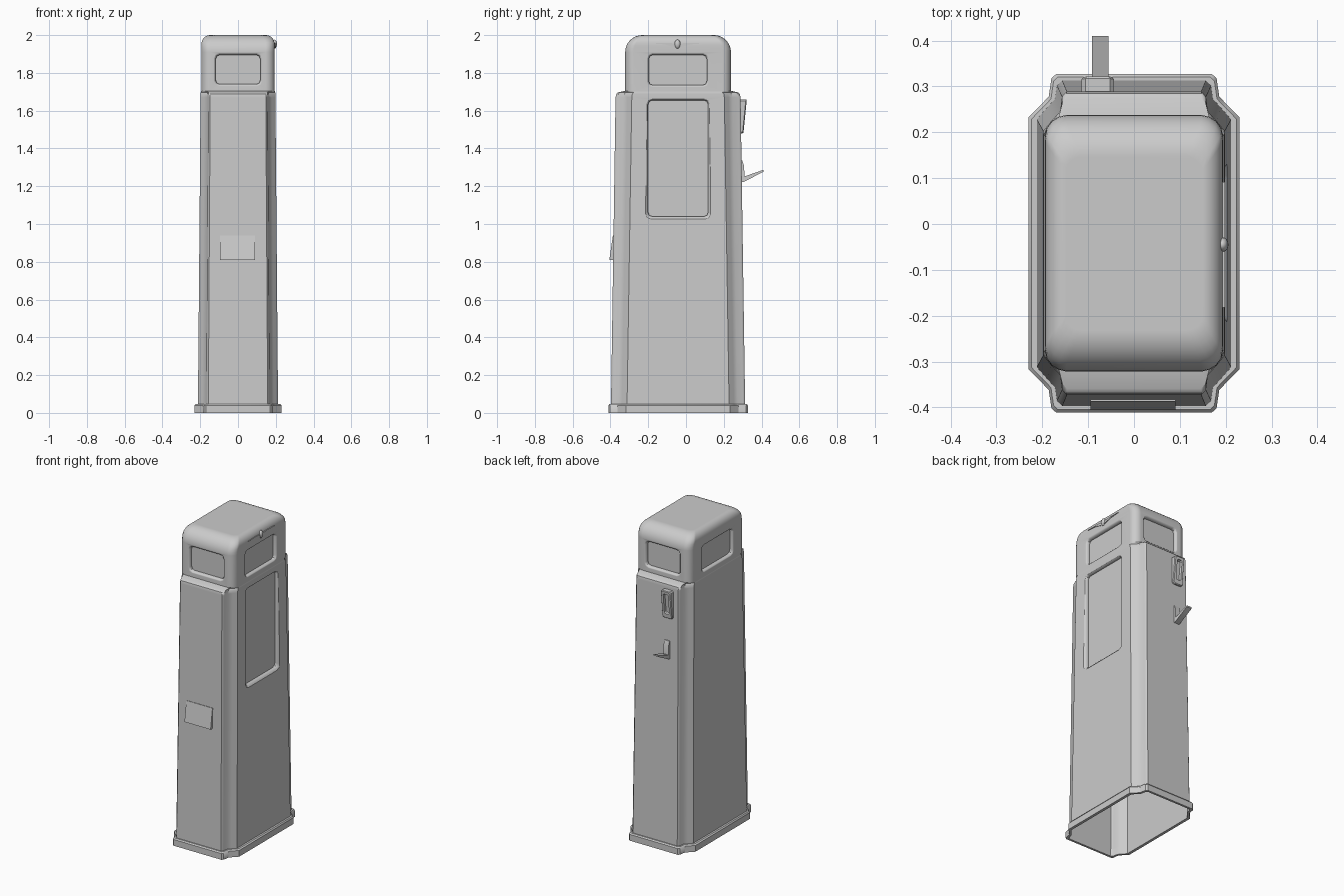
import bpy, bmesh
from math import sin, cos, pi, sqrt

if "Cube" in bpy.data.objects:
    bpy.data.objects.remove(bpy.data.objects["Cube"])

CY = -0.042  # y centre of the cabinet


def make(name, bm, angle=35):
    bmesh.ops.recalc_face_normals(bm, faces=bm.faces)
    me = bpy.data.meshes.new(name)
    bm.to_mesh(me)
    bm.free()
    ob = bpy.data.objects.new(name, me)
    bpy.context.collection.objects.link(ob)
    bpy.ops.object.select_all(action='DESELECT')
    ob.select_set(True)
    bpy.context.view_layer.objects.active = ob
    if angle:
        bpy.ops.object.shade_smooth_by_angle(angle=angle * pi / 180)
    return ob


def loft(bm, rings, cap=True, closed=False):
    vs = [[bm.verts.new(p) for p in r] for r in rings]
    n = len(vs[0])
    pairs = list(zip(vs, vs[1:])) + ([(vs[-1], vs[0])] if closed else [])
    for a, b in pairs:
        for i in range(n):
            j = (i + 1) % n
            bm.faces.new((a[i], a[j], b[j], b[i]))
    if cap:
        bm.faces.new(vs[0][::-1])
        bm.faces.new(vs[-1])


def ring(quad, z, dx=0, dy=0):
    """Mirror a quarter plan into a full outline; dx, dy shrink it."""
    hx, hy = quad[-1][0], quad[0][1]
    q = [(x * (hx - dx) / hx, y * (hy - dy) / hy) for x, y in quad]
    pts = q + [(x, -y) for x, y in q[::-1]]
    pts += [(-x, -y) for x, y in q] + [(-x, y) for x, y in q[::-1]]
    return [(x, y + CY, z) for x, y in pts]


# Quarter plans: end panel corner, step, chamfer, side
BASE = [(.17, .369), (.18, .36), (.186, .32), (.205, .3), (.23, .275)]
FOOT = [(.157, .355), (.168, .343), (.172, .315), (.19, .295), (.212, .27)]
SHOULDER = [(.147, .331), (.157, .32), (.161, .288), (.18, .267), (.198, .245)]
HEAD = [(.147, .28), (.164, .276), (.179, .267), (.19, .252), (.194, .235)]

# Cabinet: tapering body with end panels, then narrower head with domed top
rings = [ring(FOOT, .045), ring(SHOULDER, 1.67), ring(SHOULDER, 1.688, 0, .004),
         ring(SHOULDER, 1.697, .001, .014), ring(HEAD, 1.705)]
for i in range(9):
    t = i / 8 * pi / 2
    z = 1.91 + .09 * sin(t)
    k = max(0, (z - 1.95) / .05)
    rings.append(ring(HEAD, z, .045 * (1 - sqrt(max(0, 1 - k * k))), .09 * (1 - cos(t))))
bm = bmesh.new()
loft(bm, rings)
cabinet = make("cabinet", bm, 0)


# Window recesses
def window(bm, axis, s, u0, u1, v0, v1, surf, c=.022):
    def outline(o, d):
        a, b, e, f = u0 - o, u1 + o, v0 - o, v1 + o
        r = c + o * .6
        h = r * .29
        pts = []
        for x, y, sx, sy, flip in ((b, f, -1, -1, 0), (a, f, 1, -1, 1),
                                   (a, e, 1, 1, 0), (b, e, -1, 1, 1)):
            cor = [(x, y + sy * r), (x + sx * h, y + sy * h), (x + sx * r, y)]
            pts += cor[::-1] if flip else cor
        if axis == 'x':
            return [(s * (surf + d), u, v) for u, v in pts]
        return [(u, CY + s * (surf + d), v) for u, v in pts]
    loft(bm, [outline(o, d) for o, d in
              ((.024, .012), (.012, .001), (.005, -.004), (0, -.012), (0, -.022))])


bm = bmesh.new()
for s in (-1, 1):
    window(bm, 'y', s, -.118, .118, 1.74, 1.895, .28)
    window(bm, 'x', s, -.197, .11, 1.735, 1.895, .194)
window(bm, 'x', 1, -.2, .117, 1.04, 1.655, .2005)
cutter = make("window_cutter", bm, 0)
cutter.hide_render = True

bpy.context.view_layer.objects.active = cabinet
mod = cabinet.modifiers.new("windows", 'BOOLEAN')
mod.object = cutter
mod.solver = 'EXACT'
bpy.ops.object.modifier_apply(modifier=mod.name)
bpy.data.objects.remove(cutter)

# Open the underside
bm = bmesh.new()
bm.from_mesh(cabinet.data)
low = [f for f in bm.faces if all(v.co.z < .05 for v in f.verts)]
bmesh.ops.delete(bm, geom=low, context='FACES')
bm.to_mesh(cabinet.data)
bm.free()
bpy.ops.object.select_all(action='DESELECT')
cabinet.select_set(True)
bpy.context.view_layer.objects.active = cabinet
bpy.ops.object.shade_smooth_by_angle(angle=35 * pi / 180)
cabinet.modifiers.new("even_shading", 'WEIGHTED_NORMAL').keep_sharp = True

# Plinth ring
bm = bmesh.new()
loft(bm, [ring(FOOT, .048), ring(FOOT, 0), ring(BASE, 0), ring(BASE, .04),
          ring(BASE, .048, .006, .006)], cap=False, closed=True)
make("plinth", bm)


def extrude_x(name, profile, x0, x1):
    bm = bmesh.new()
    loft(bm, [[(x, y, z) for y, z in profile] for x in (x0, x1)])
    return make(name, bm)


# Sloping plate on the front panel
extrude_x("front_plate", [(-.375, .94), (-.387, .94), (-.406, .81), (-.375, .81)], -.095, .09)

# Nozzle hook on the back
extrude_x("nozzle_hook", [(.28, 1.34), (.298, 1.335), (.307, 1.31), (.31, 1.252),
                          (.41, 1.287), (.41, 1.277), (.305, 1.222), (.28, 1.22)], -.092, -.056)


# Nozzle holder: tapered box with a recessed slot
def holder_ring(x, z0, z1, d, c):
    def y(z):
        return .304 + (z - 1.48) * .1 - d
    pts = [(-x, z0 + c), (-x + c, z0), (x - c, z0), (x, z0 + c),
           (x, z1 - c), (x - c, z1), (-x + c, z1), (-x, z1 - c)]
    return [(-.079 + u, y(z), z) for u, z in pts]


bm = bmesh.new()
loft(bm, [holder_ring(.035, 1.48, 1.66, .04, .008), holder_ring(.035, 1.48, 1.66, .005, .008),
          holder_ring(.031, 1.484, 1.656, 0, .008), holder_ring(.017, 1.51, 1.64, 0, .006),
          holder_ring(.015, 1.515, 1.635, .015, .006)])
make("nozzle_holder", bm)

# Plain tapered trim strip and boss above the right window
bm = bmesh.new()
strip = [(-.137, .011), (-.07, .006), (-.02, -.008), (0, -.014), (.02, -.008),
         (.07, .006), (.137, .011), (.06, .014), (0, .01), (-.06, .014)]
loft(bm, [[(x, -.045 + u, 1.945 + v) for u, v in strip] for x in (.18, .198)])
make("trim_strip", bm)

bm = bmesh.new()
bmesh.ops.create_uvsphere(bm, u_segments=16, v_segments=8, radius=1)
for v in bm.verts:
    v.co = (.193 + v.co.x * .013, -.045 + v.co.y * .016, 1.952 + v.co.z * .024)
make("trim_boss", bm)
